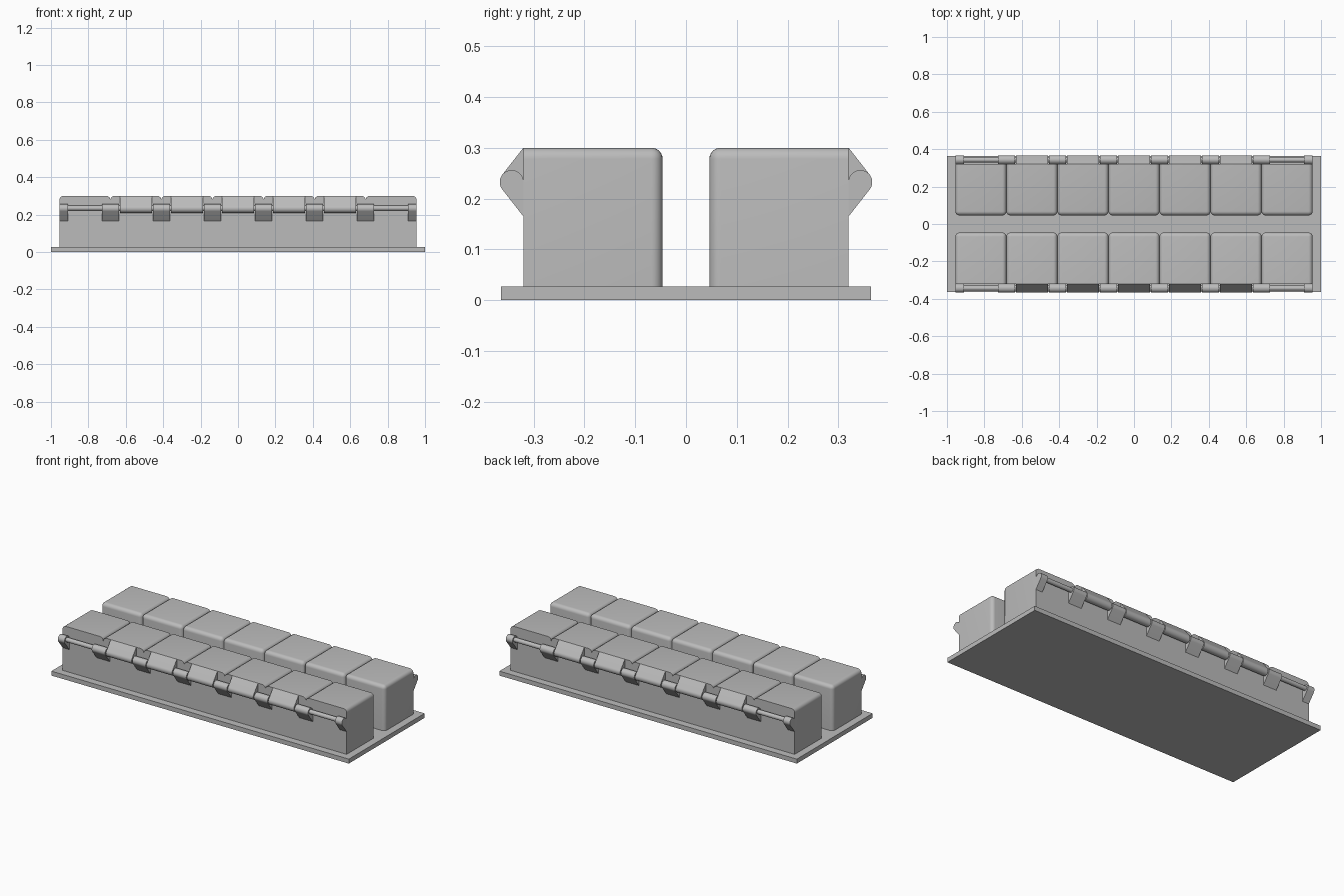
import bpy, bmesh, math
from mathutils import Matrix

if "Cube" in bpy.data.objects:
    bpy.data.objects.remove(bpy.data.objects["Cube"])

grey = bpy.data.materials.new("plain grey")
grey.diffuse_color = (0.5, 0.5, 0.5, 1)
grey.use_nodes = True
grey.node_tree.nodes["Principled BSDF"].inputs["Base Color"].default_value = grey.diffuse_color

N = 7                      # blocks per row
X0 = 0.955                 # half length of a row
PITCH = 2 * X0 / N
INNER, OUTER, BASE, TOP = 0.046, 0.32, 0.027, 0.30
PIN_Y, PIN_Z, KNUCKLE_R = 0.343, 0.2325, 0.0235


def finish(bm, name, smooth=True):
    bmesh.ops.recalc_face_normals(bm, faces=bm.faces[:])
    me = bpy.data.meshes.new(name)
    bm.to_mesh(me)
    bm.free()
    ob = bpy.data.objects.new(name, me)
    me.materials.append(grey)
    bpy.context.collection.objects.link(ob)
    if smooth:
        bpy.ops.object.select_all(action='DESELECT')
        ob.select_set(True)
        bpy.context.view_layer.objects.active = ob
        bpy.ops.object.shade_smooth_by_angle(angle=math.radians(35))
    return ob


def box(x0, x1, y0, y1, z0, z1):
    bm = bmesh.new()
    m = Matrix.Translation(((x0 + x1) / 2, (y0 + y1) / 2, (z0 + z1) / 2)) \
        @ Matrix.Diagonal((x1 - x0, y1 - y0, z1 - z0, 1))
    bmesh.ops.create_cube(bm, size=1, matrix=m)
    return bm


def block(x0, x1, s, name):
    # rounded on the top and the inner side, sharp on the outer wall
    bm = box(x0, x1, min(s * INNER, s * OUTER), max(s * INNER, s * OUTER), BASE, TOP)
    edges = []
    for e in bm.edges:
        a, b = (v.co for v in e.verts)
        inner = all(abs(abs(p.y) - INNER) < 1e-4 for p in (a, b))
        outer = all(abs(abs(p.y) - OUTER) < 1e-4 for p in (a, b))
        top = all(abs(p.z - TOP) < 1e-4 for p in (a, b))
        upright = abs(a.z - b.z) > 0.1
        if (top and not outer) or (upright and inner):
            edges.append(e)
    bmesh.ops.bevel(bm, geom=edges, offset=0.022, segments=6, profile=0.5, affect='EDGES')
    finish(bm, name)


def knuckle(x0, x1, s, up, name):
    # sloped arm ending in a round barrel; up = -1 rises from below, +1 hangs from the top
    pts = [(OUTER, PIN_Z - 0.0675)]
    for i in range(21):
        a = math.radians(-38 + 218 * i / 20)
        pts.append((PIN_Y + KNUCKLE_R * math.cos(a), PIN_Z + KNUCKLE_R * math.sin(a)))
    pts.append((OUTER - 0.002, PIN_Z))
    pts.append((OUTER - 0.002, PIN_Z - 0.0675))
    bm = bmesh.new()
    vs = [bm.verts.new((x0, s * y, PIN_Z - up * (z - PIN_Z))) for y, z in pts]
    f = bm.faces.new(vs)
    ext = bmesh.ops.extrude_face_region(bm, geom=[f])
    bmesh.ops.translate(bm, vec=(x1 - x0, 0, 0),
                        verts=[v for v in ext['geom'] if isinstance(v, bmesh.types.BMVert)])
    finish(bm, name)


# base plate
finish(box(-1, 1, -0.364, 0.364, 0, BASE), "base_plate", False)

for s, side in ((-1, "front"), (1, "back")):
    # row of blocks
    for i in range(N):
        x = -X0 + i * PITCH
        block(x, x + PITCH, s, f"{side}_block_{i + 1}")
        # upper hinge flap on the middle blocks only
        if 0 < i < N - 1:
            c = x + PITCH / 2
            knuckle(c - 0.086, c + 0.086, s, 1, f"{side}_upper_flap_{i}")
    # lower hinge brackets centred on the joints, halved at the ends
    for i in range(N + 1):
        c = -X0 + i * PITCH
        knuckle(max(c - 0.045, -X0), min(c + 0.045, X0), s, -1, f"{side}_lower_bracket_{i + 1}")
    # hinge pin
    bm = bmesh.new()
    m = Matrix.Translation((0, s * PIN_Y, PIN_Z + 0.002)) @ Matrix.Rotation(math.pi / 2, 4, 'Y')
    bmesh.ops.create_cone(bm, cap_ends=True, segments=24, radius1=0.0135, radius2=0.0135,
                          depth=2 * X0 - 0.02, matrix=m)
    finish(bm, f"{side}_hinge_pin")
